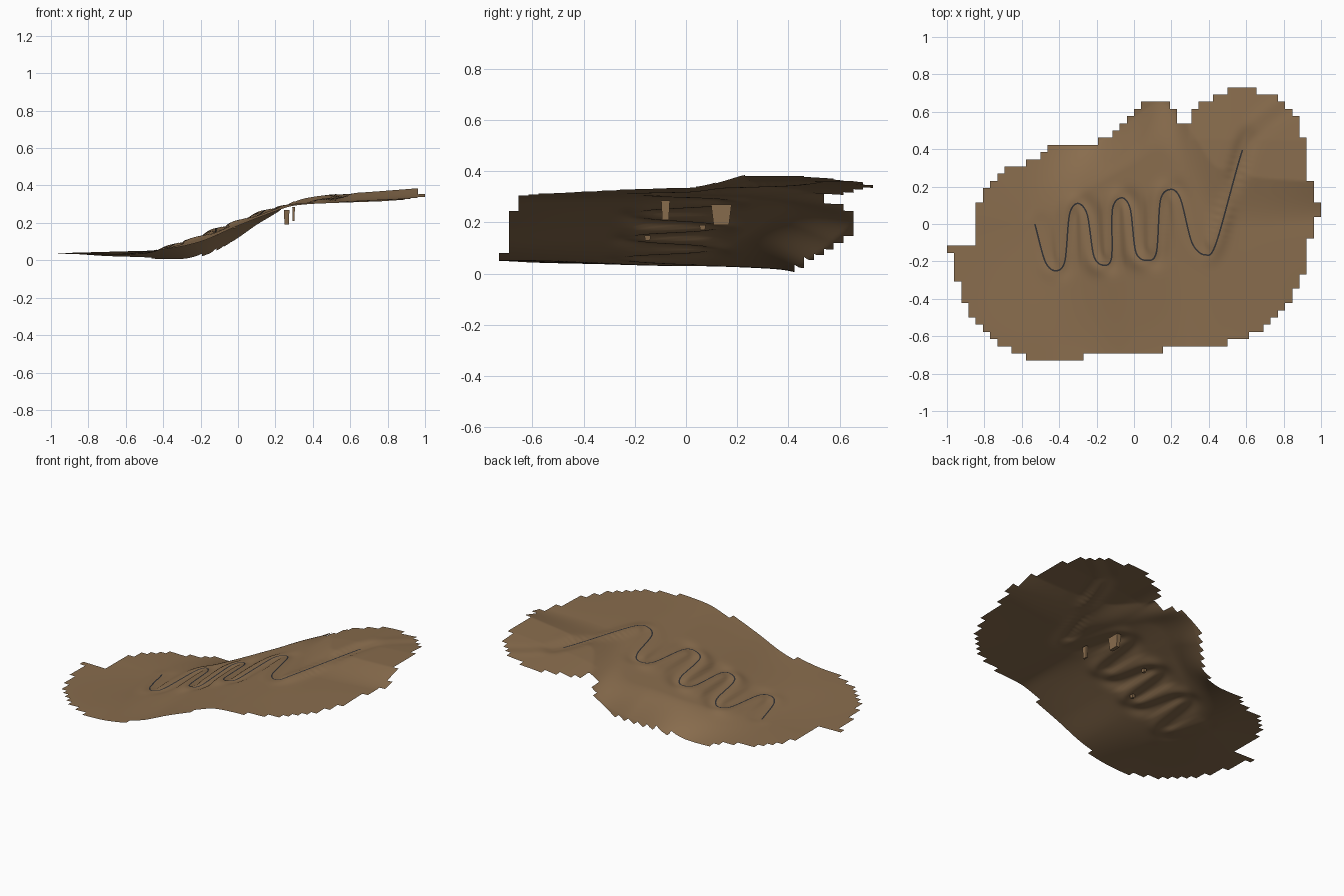
import bpy, bmesh, math
from mathutils import Vector, kdtree

if "Cube" in bpy.data.objects:
    bpy.data.objects.remove(bpy.data.objects["Cube"])

CELL, SUB = 1 / 26, 4
X0, Y0, NX, NY = -1.0, -19 / 26, 52, 38


def material(name, rgb):
    m = bpy.data.materials.new(name)
    m.diffuse_color = (*rgb, 1)
    m.use_nodes = True
    m.node_tree.nodes["Principled BSDF"].inputs["Base Color"].default_value = m.diffuse_color
    return m


EARTH = material("brown earth", (0.25, 0.152, 0.075))
ASPHALT = material("dark asphalt", (0.03, 0.03, 0.033))


def add_object(name, bm, mat):
    mesh = bpy.data.meshes.new(name)
    bm.to_mesh(mesh)
    bm.free()
    mesh.materials.append(mat)
    ob = bpy.data.objects.new(name, mesh)
    bpy.context.collection.objects.link(ob)
    return ob


def profile(pts, x):
    """Smooth height lookup along a short profile (Catmull-Rom style)."""
    if x <= pts[0][0]:
        return pts[0][1]
    for k in range(len(pts) - 1):
        (xa, za), (xb, zb) = pts[k], pts[k + 1]
        if x <= xb:
            h = xb - xa
            t = (x - xa) / h
            xp, zp = pts[max(k - 1, 0)]
            xn, zn = pts[min(k + 2, len(pts) - 1)]
            ma, mb = (zb - zp) / (xb - xp) * h, (zn - za) / (xn - xa) * h
            return ((2*t**3 - 3*t*t + 1) * za + (t**3 - 2*t*t + t) * ma
                    + (3*t*t - 2*t**3) * zb + (t**3 - t*t) * mb)
    return pts[-1][1]


# hillside profiles at the front, middle and back
FRONT = [(-1, .04), (-.6, .048), (-.4, .058), (-.2, .10), (0, .185), (.2, .262),
         (.3, .292), (.5, .306), (1, .318)]
MID = [(-1, .035), (-.6, .03), (-.48, .042), (-.35, .078), (-.2, .13), (0, .207),
       (.2, .28), (.32, .303), (.6, .318), (1, .337)]
BACK = [(-1, .025), (-.6, .015), (-.3, .005), (-.2, .02), (-.1, .06), (0, .12),
        (.1, .19), (.2, .25), (.3, .315), (.5, .352), (.7, .365), (1, .388)]
# where the back bank starts and ends in y
BANK0 = [(-.6, 0), (-.4, .05), (-.2, .2), (0, .31), (.15, .38), (.3, .2), (.45, 0), (1, 0)]
BANK1 = [(-.6, .42), (-.3, .43), (-.15, .46), (0, .57), (.15, .65), (.3, .5), (.45, .3),
         (1, .22)]


def hill(x, y):
    m = profile(MID, x)
    if y < 0:
        t = min(-y / .68, 1)
        return m + (profile(FRONT, x) - m) * t * t * (3 - 2 * t)
    a, b = profile(BANK0, x), profile(BANK1, x)
    t = min(max((y - a) / (b - a), 0), 1)
    t = t * t * (1.7 - .7 * t)
    return m + (profile(BACK, x) - m) * t - max(0, y - .45) * (.06 if x > .3 else 0)


# hairpin road centre line
ROAD = [(-.53, 0), (-.475, -.2), (-.42, -.25), (-.37, -.2), (-.345, .05), (-.30, .11),
        (-.25, .05), (-.215, -.17), (-.165, -.22), (-.12, -.18), (-.115, .08),
        (-.065, .14), (-.02, .08), (.01, -.15), (.07, -.195), (.12, -.15), (.142, .13),
        (.2, .185), (.25, .13), (.31, -.1), (.38, -.165), (.44, -.1), (.58, .395)]
TRACK = ROAD + [(.66, .53), (.82, .65)]


def spline(pts, n=14):
    p = [Vector(q) for q in pts]
    p = [2 * p[0] - p[1]] + p + [2 * p[-1] - p[-2]]
    out = []
    for i in range(1, len(p) - 2):
        a, b, c, d = p[i - 1:i + 3]
        for s in range(n):
            t = s / n
            m1 = (c - a) * .45
            m2 = (d - b) * .45
            out.append(b * (2*t**3 - 3*t*t + 1) + m1 * (t**3 - 2*t*t + t)
                       + c * (3*t*t - 2*t**3) + m2 * (t**3 - t*t))
    return out + [p[-2]]


path = spline(TRACK)
raw = [hill(*p) for p in path]
W = 22
road_z = []
for i in range(len(raw)):
    w = min(W, i, len(raw) - 1 - i)
    road_z.append(sum(raw[i - w:i + w + 1]) / (2 * w + 1))
tree = kdtree.KDTree(len(path))
for i, p in enumerate(path):
    tree.insert((p.x, p.y, 0), i)
tree.balance()


def ground(x, y):
    """Hillside flattened into a terrace beside the road."""
    z = hill(x, y)
    near = tree.find_range((x, y, 0), .11)
    if not near:
        return z
    wsum = zsum = 0
    for _, i, d in near:
        w = math.exp(-(d / .024) ** 2) + 1e-9
        wsum += w
        zsum += w * road_z[i]
    d = min(n[2] for n in near)
    f = math.exp(-(max(0, d - .012) / .042) ** 2)
    return z + (zsum / wsum - z) * f


# stepped outline: (column run end x, edge y)
TOP = [(-.85, -.11), (-.81, .12), (-.77, .2), (-.73, .23), (-.69, .27), (-.58, .31),
       (-.5, .35), (-.46, .385), (-.19, .425), (-.115, .46), (-.077, .5), (-.04, .54),
       (0, .577), (.04, .615), (.19, .655), (.23, .615), (.305, .54), (.345, .615),
       (.42, .655), (.5, .695), (.65, .735), (.77, .695), (.81, .655), (.845, .615),
       (.885, .577), (.92, .46), (.96, .23), (1.1, .12)]
BOTTOM = [(-.96, -.15), (-.92, -.305), (-.885, -.42), (-.845, -.5), (-.81, -.535),
          (-.77, -.577), (-.73, -.615), (-.655, -.655), (-.577, -.695), (-.27, -.735),
          (.15, -.695), (.5, -.655), (.615, -.615), (.69, -.577), (.73, -.535),
          (.77, -.5), (.81, -.46), (.845, -.42), (.885, -.345), (.92, -.27),
          (.96, -.07), (1.1, .04)]


def edge(runs, x):
    return next(y for end, y in runs if x < end)


# terrain sheet
bm = bmesh.new()
grid = {}


def vert(i, j):
    if (i, j) not in grid:
        x, y = X0 + i * CELL / SUB, Y0 + j * CELL / SUB
        grid[i, j] = bm.verts.new((x, y, ground(x, y)))
    return grid[i, j]


for ci in range(NX):
    xc = X0 + (ci + .5) * CELL
    lo, hi = edge(BOTTOM, xc), edge(TOP, xc)
    for cj in range(NY):
        if lo < Y0 + (cj + .5) * CELL < hi:
            for i in range(ci * SUB, ci * SUB + SUB):
                for j in range(cj * SUB, cj * SUB + SUB):
                    f = bm.faces.new((vert(i, j), vert(i + 1, j),
                                      vert(i + 1, j + 1), vert(i, j + 1)))
                    f.smooth = True
add_object("terrain", bm, EARTH)

# road ribbon
bm = bmesh.new()
prev = None
last = (len(ROAD) - 1) * 14
for i in range(last + 1):
    t = (path[min(i + 1, last)] - path[max(i - 1, 0)]).normalized()
    n = Vector((-t.y, t.x)) * .004
    pair = [bm.verts.new((q.x, q.y, ground(q.x, q.y) + .002))
            for q in (path[i] + n, path[i] - n)]
    if prev:
        bm.faces.new((prev[0], prev[1], pair[1], pair[0]))
    prev = pair
add_object("road", bm, ASPHALT)


# tapered support blocks hanging below the road
def block(name, x, y, z0, z1, sx, sy):
    b = bmesh.new()
    bmesh.ops.create_cube(b, size=1)
    for v in b.verts:
        k = 1 if v.co.z > 0 else .75
        v.co = (x + v.co.x * sx * k, y + v.co.y * sy * k, z1 if v.co.z > 0 else z0)
    add_object(name, b, EARTH)


block("large_support", .26, .138, .19, .27, .03, .08)
block("narrow_support", .297, -.08, .21, .285, .014, .034)
block("small_support_1", -.02, .065, .17, .19, .02, .025)
block("small_support_2", -.115, -.15, .13, .15, .02, .025)
